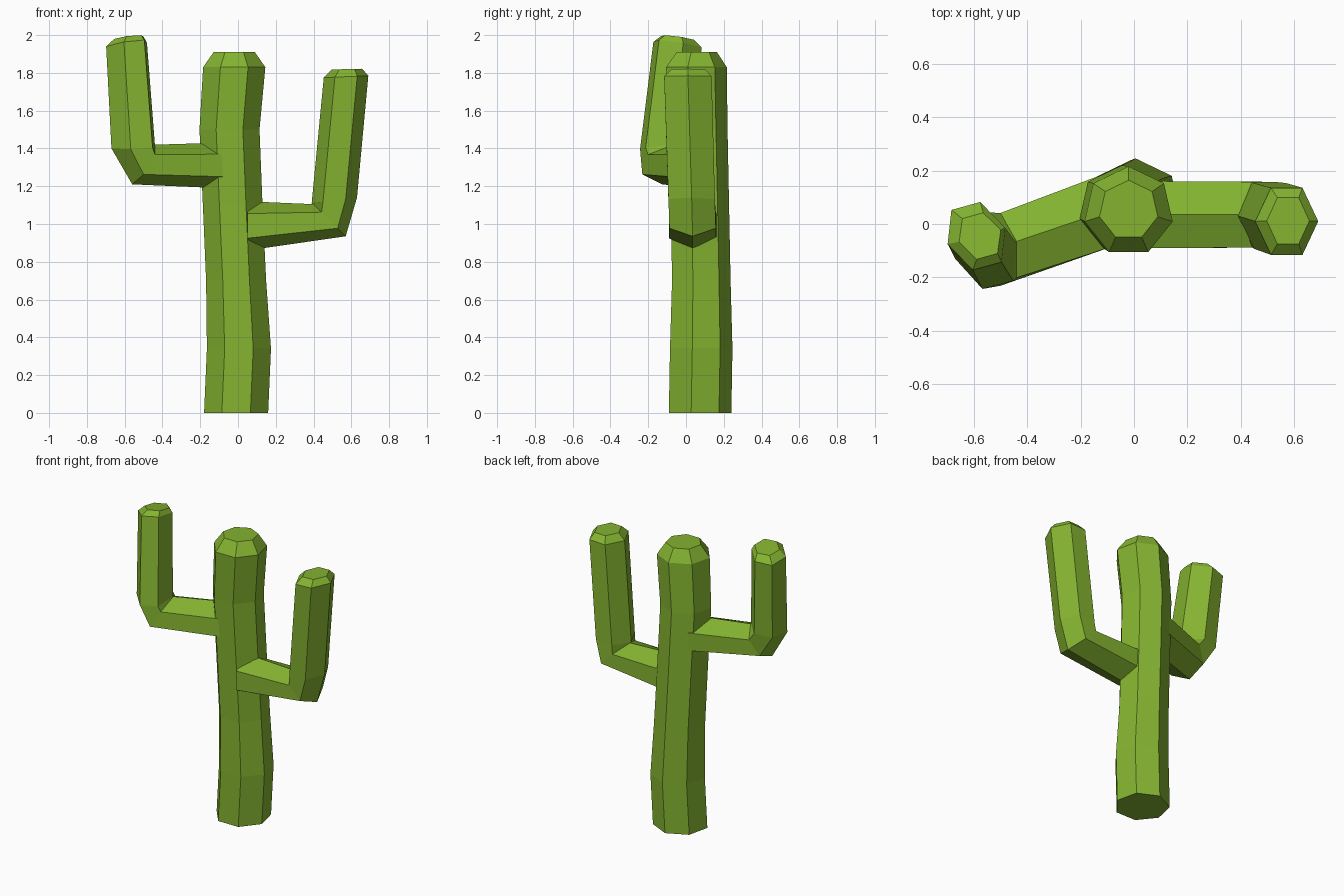
import bpy, bmesh
from math import sin, cos, pi
from mathutils import Vector

green = bpy.data.materials.new("cactus_green")
green.diffuse_color = (0.23, 0.45, 0.03, 1)


def loft(name, rings, sides, start=0.0):
    """Skin a closed tube through rings given as (center, U axis, V axis)."""
    bm = bmesh.new()
    loops = []
    for c, u, v in rings:
        c, u, v = Vector(c), Vector(u), Vector(v)
        angles = [start + 2 * pi * i / sides for i in range(sides)]
        loops.append([bm.verts.new(c + u * cos(a) + v * sin(a)) for a in angles])
    for a, b in zip(loops, loops[1:]):
        for i in range(sides):
            j = (i + 1) % sides
            bm.faces.new((a[i], a[j], b[j], b[i]))
    bm.faces.new(loops[0][::-1])
    bm.faces.new(loops[-1])
    bmesh.ops.recalc_face_normals(bm, faces=bm.faces)
    me = bpy.data.meshes.new(name)
    bm.to_mesh(me)
    bm.free()
    me.materials.append(green)
    ob = bpy.data.objects.new(name, me)
    bpy.context.collection.objects.link(ob)
    return ob


# Trunk: seven-sided, gently wobbling column with a bevelled top (x, y, z, radius)
trunk = [(-0.01, 0.066, 0, 0.174), (0.005, 0.072, 0.34, 0.174),
         (-0.01, 0.073, 0.7, 0.163), (-0.028, 0.066, 1.1, 0.162),
         (-0.045, 0.057, 1.5, 0.163), (-0.02, 0.047, 1.83, 0.169),
         (-0.02, 0.052, 1.91, 0.112)]
loft("trunk", [((x, y, z), (r, 0, 0), (0, r, 0)) for x, y, z, r in trunk], 7, pi / 2)

# Right arm: root, elbow underside, elbow top, shoulder of tip, tip
loft("right_arm", [
    ((0.05, 0.035, 0.99), (0, 0, -0.13), (0, 0.145, 0)),
    ((0.485, 0.035, 1.02), (0.085, 0, -0.085), (0, 0.142, 0)),
    ((0.51, 0.03, 1.125), (0.12, 0, 0.015), (0, 0.142, 0)),
    ((0.572, 0.01, 1.78), (0.118, 0, 0.005), (0, 0.145, 0)),
    ((0.577, 0.012, 1.82), (0.08, 0, 0.002), (0, 0.1, 0)),
], 6)

# Left arm: same build, swung forward
loft("left_arm", [
    ((-0.1, 0.05, 1.31), (0, 0, -0.12), (-0.045, 0.147, 0)),
    ((-0.5, -0.095, 1.315), (-0.06, -0.03, -0.105), (-0.035, 0.14, 0)),
    ((-0.555, -0.1, 1.41), (-0.115, -0.03, -0.01), (-0.052, 0.148, 0.01)),
    ((-0.59, -0.045, 1.95), (-0.108, -0.03, -0.01), (-0.046, 0.13, -0.022)),
    ((-0.577, -0.045, 1.985), (-0.078, -0.022, -0.005), (-0.031, 0.088, -0.014)),
], 6)
